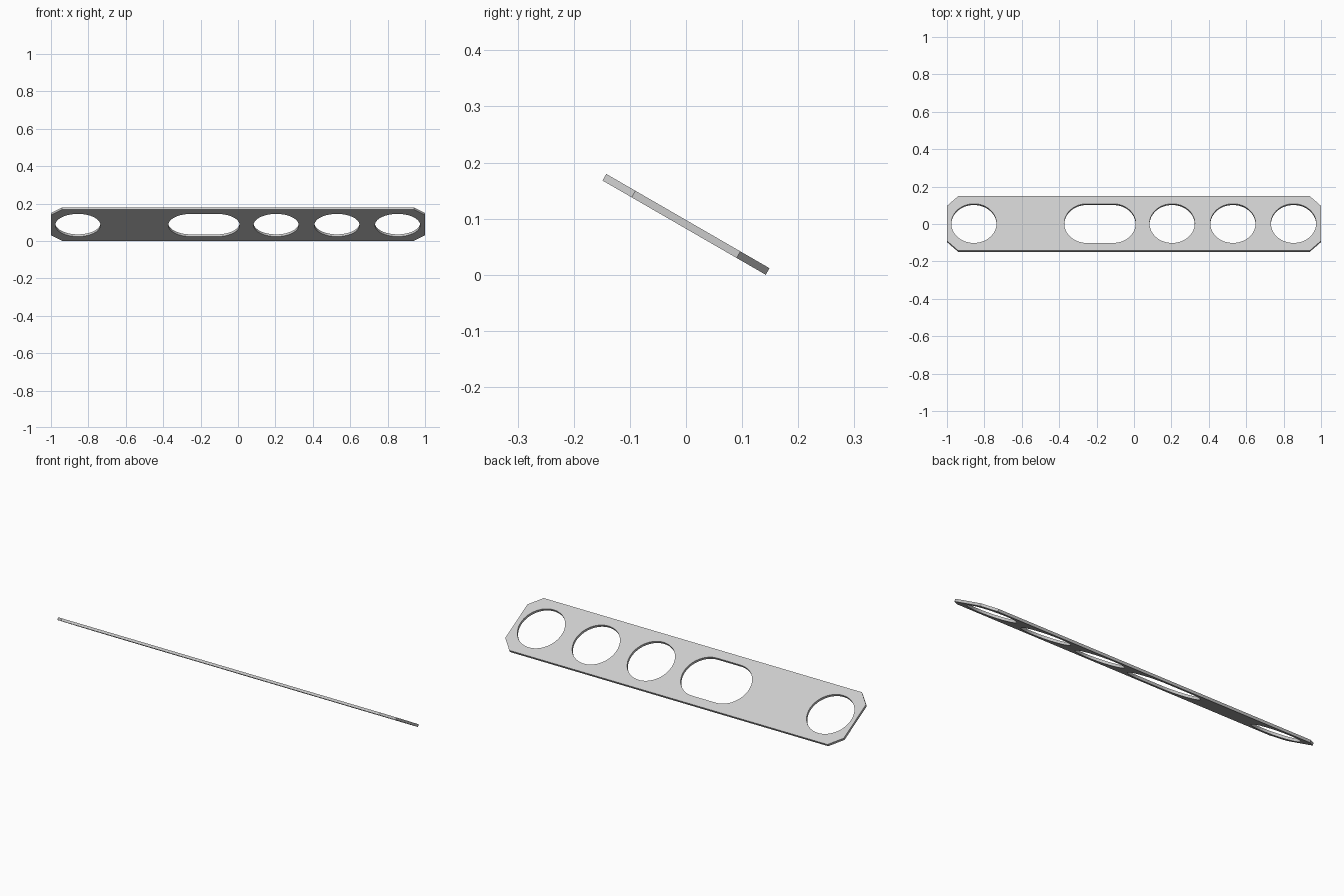
import bpy, bmesh, math
from mathutils import Matrix

cube = bpy.data.objects.get("Cube")
if cube:
    bpy.data.objects.remove(cube, do_unlink=True)

HALF_L, HALF_W, THICK, CHAMFER = 1.0, 0.168, 0.0135, 0.06
RADIUS, TILT, SEGMENTS = 0.121, math.radians(30), 64

metal = bpy.data.materials.new("light grey metal")
metal.use_nodes = True
grey = (0.6, 0.6, 0.6, 1)
metal.diffuse_color = grey
metal.node_tree.nodes["Principled BSDF"].inputs["Base Color"].default_value = grey


def add_loop(curve, points):
    """Add a closed straight-sided loop to a flat curve."""
    spline = curve.splines.new("POLY")
    spline.points.add(len(points) - 1)
    for p, (x, y) in zip(spline.points, points):
        p.co = (x, y, 0, 1)
    spline.use_cyclic_u = True


def slot(x0, x1):
    """Round-ended slot between two end centres; a circle if they match."""
    half = SEGMENTS // 2
    pts = []
    for cx, start in ((x1, -math.pi / 2), (x0, math.pi / 2)):
        last = half if x0 == x1 else half + 1
        for i in range(last):
            a = start + math.pi * i / half
            pts.append((cx + RADIUS * math.cos(a), RADIUS * math.sin(a)))
    return pts


# Flat profile: bar with clipped corners
profile = bpy.data.curves.new("plate_profile", "CURVE")
profile.dimensions = "2D"
profile.fill_mode = "BOTH"
profile.extrude = THICK / 2
a, b = HALF_L - CHAMFER, HALF_W - CHAMFER
corner = [(HALF_L, b), (a, HALF_W)]
add_loop(profile, corner + [(-x, y) for x, y in reversed(corner)]
         + [(-x, -y) for x, y in corner] + [(x, -y) for x, y in reversed(corner)])

# Four round holes and one long slot
for x0, x1 in ((-0.856, -0.856), (-0.252, -0.112), (0.204, 0.204),
               (0.529, 0.529), (0.853, 0.853)):
    add_loop(profile, slot(x0, x1))

# Turn the profile into a solid plate
helper = bpy.data.objects.new("profile_helper", profile)
bpy.context.collection.objects.link(helper)
bpy.context.view_layer.update()
mesh = bpy.data.meshes.new_from_object(
    helper.evaluated_get(bpy.context.evaluated_depsgraph_get()))
bpy.data.objects.remove(helper, do_unlink=True)
bpy.data.curves.remove(profile)

# Weld, then lean the plate so its front edge is raised
bm = bmesh.new()
bm.from_mesh(mesh)
bmesh.ops.remove_doubles(bm, verts=bm.verts, dist=0.0001)
bmesh.ops.recalc_face_normals(bm, faces=bm.faces)
bm.transform(Matrix.Rotation(-TILT, 4, "X"))
low = min(v.co.z for v in bm.verts)
bm.transform(Matrix.Translation((0, 0, -low)))
bm.to_mesh(mesh)
bm.free()

mesh.name = "slotted_plate"
mesh.materials.clear()
mesh.materials.append(metal)
for poly in mesh.polygons:
    poly.material_index = 0
plate = bpy.data.objects.new("slotted_plate", mesh)
bpy.context.collection.objects.link(plate)
bpy.ops.object.select_all(action="DESELECT")
plate.select_set(True)
bpy.context.view_layer.objects.active = plate
bpy.ops.object.shade_smooth_by_angle(angle=math.radians(30))
